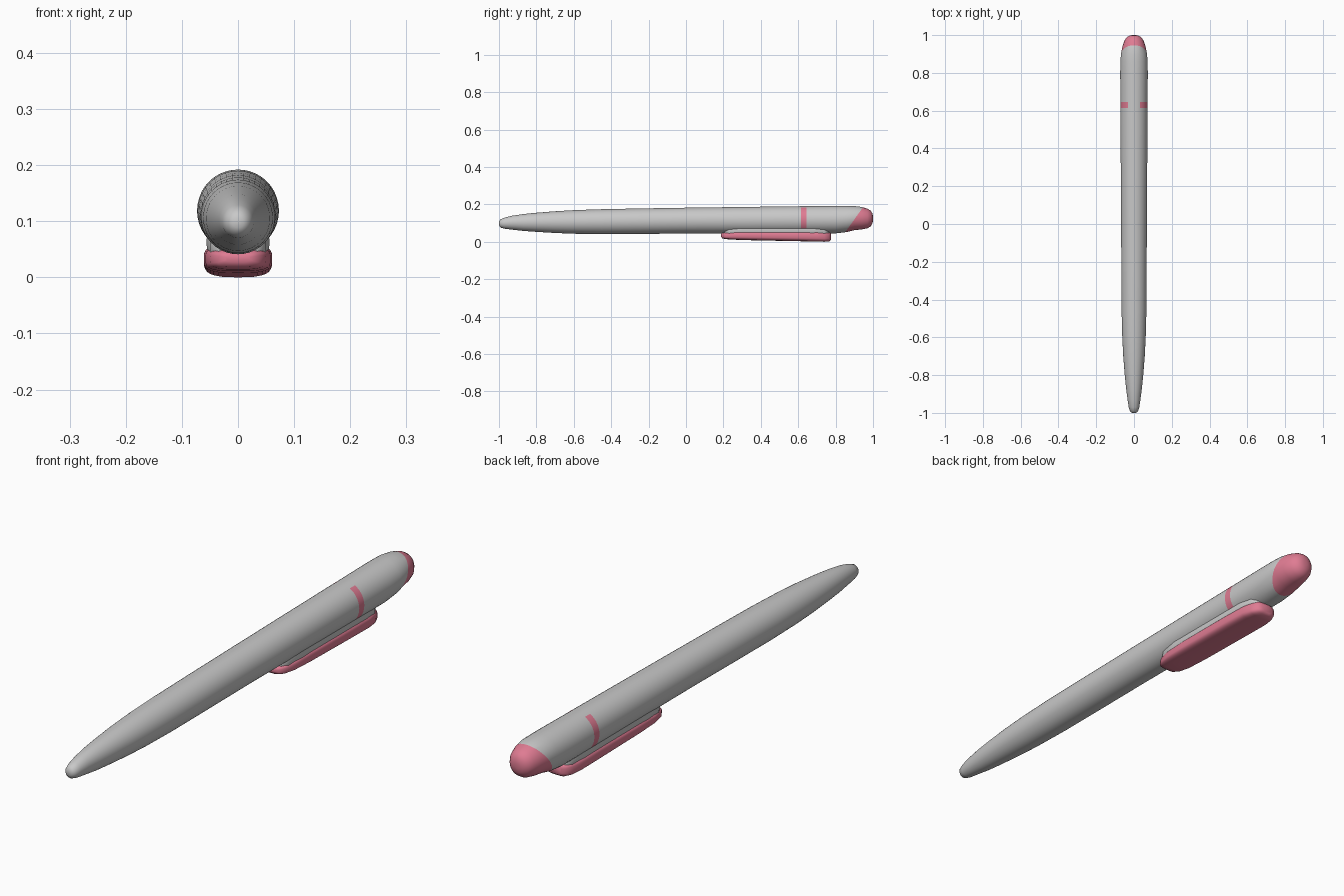
import bpy, bmesh, math
from mathutils import Vector


def material(name, rgb):
    m = bpy.data.materials.new(name)
    m.diffuse_color = (*rgb, 1)
    return m


GREY = material("light grey", (0.58, 0.58, 0.58))
PINK = material("pink", (0.74, 0.20, 0.29))


def loft(stations, sides, power):
    """Skin rings along y; each station is (y, bottom z, top z, half width)."""
    bm = bmesh.new()
    rings = []
    for y, lo, hi, w in stations:
        ring = []
        for i in range(sides):
            a = 2 * math.pi * i / sides
            c, s = math.cos(a), math.sin(a)
            x = math.copysign(abs(c) ** (2 / power), c) * w
            z = math.copysign(abs(s) ** (2 / power), s) * (hi - lo) / 2 + (lo + hi) / 2
            ring.append(bm.verts.new((x, y, z)))
        rings.append(ring)
    for a, b in zip(rings, rings[1:]):
        for i in range(sides):
            j = (i + 1) % sides
            bm.faces.new((a[i], a[j], b[j], b[i]))
    bm.faces.new(rings[0])
    bm.faces.new(rings[-1])
    bmesh.ops.recalc_face_normals(bm, faces=bm.faces)
    return bm


def finish(bm, name, mats):
    for f in bm.faces:
        f.smooth = True
    me = bpy.data.meshes.new(name)
    bm.to_mesh(me)
    bm.free()
    for m in mats:
        me.materials.append(m)
    ob = bpy.data.objects.new(name, me)
    bpy.context.collection.objects.link(ob)
    return ob


# Barrel: tapered tip, long body, rounded end
barrel = loft([
    (-1.0, 0.088, 0.108, 0.010), (-0.992, 0.076, 0.120, 0.021),
    (-0.97, 0.070, 0.129, 0.028), (-0.93, 0.065, 0.139, 0.034),
    (-0.87, 0.058, 0.148, 0.042), (-0.80, 0.053, 0.155, 0.049),
    (-0.70, 0.047, 0.163, 0.057), (-0.60, 0.043, 0.169, 0.062),
    (-0.45, 0.041, 0.174, 0.066), (-0.25, 0.042, 0.178, 0.067),
    (0.0, 0.044, 0.182, 0.068), (0.3, 0.044, 0.186, 0.070),
    (0.615, 0.044, 0.190, 0.072), (0.645, 0.044, 0.190, 0.072),
    (0.80, 0.045, 0.192, 0.073), (0.86, 0.052, 0.192, 0.072),
    (0.90, 0.062, 0.191, 0.069), (0.94, 0.066, 0.186, 0.061),
    (0.97, 0.072, 0.177, 0.051), (0.988, 0.083, 0.166, 0.039),
    (0.997, 0.099, 0.151, 0.024), (1.0, 0.115, 0.135, 0.010)], 40, 2)

# Slanted cut for the pink end cap, and the thin pink side bands
point = Vector((0, 0.865, 0.07))
normal = Vector((0, 0.12, -0.085)).normalized()
bmesh.ops.bisect_plane(barrel, geom=barrel.verts[:] + barrel.edges[:] + barrel.faces[:],
                       plane_co=point, plane_no=normal)
for f in barrel.faces:
    c = f.calc_center_median()
    in_cap = c.y > 0.8 and (c - point).dot(normal) > 0
    in_band = 0.615 < c.y < 0.645 and (abs(c.x) > 0.028 or c.z < 0.1)
    f.material_index = int(in_cap or in_band)
finish(barrel, "barrel", [GREY, PINK])

# Grey saddle joining clip and barrel
finish(loft([
    (0.205, 0.030, 0.075, 0.035), (0.23, 0.030, 0.085, 0.050),
    (0.30, 0.030, 0.095, 0.056), (0.68, 0.030, 0.095, 0.056),
    (0.74, 0.030, 0.085, 0.050), (0.765, 0.030, 0.070, 0.034)], 32, 3.5),
    "clip_saddle", [GREY])

# Pink clip pad under the barrel
finish(loft([
    (0.188, 0.027, 0.040, 0.022), (0.194, 0.018, 0.047, 0.036),
    (0.215, 0.014, 0.051, 0.049), (0.26, 0.011, 0.055, 0.058),
    (0.35, 0.008, 0.058, 0.061), (0.60, 0.003, 0.058, 0.061),
    (0.70, 0.001, 0.056, 0.060), (0.74, 0.000, 0.054, 0.053),
    (0.765, 0.002, 0.051, 0.042), (0.775, 0.010, 0.043, 0.025)], 32, 3.5),
    "clip", [PINK])
